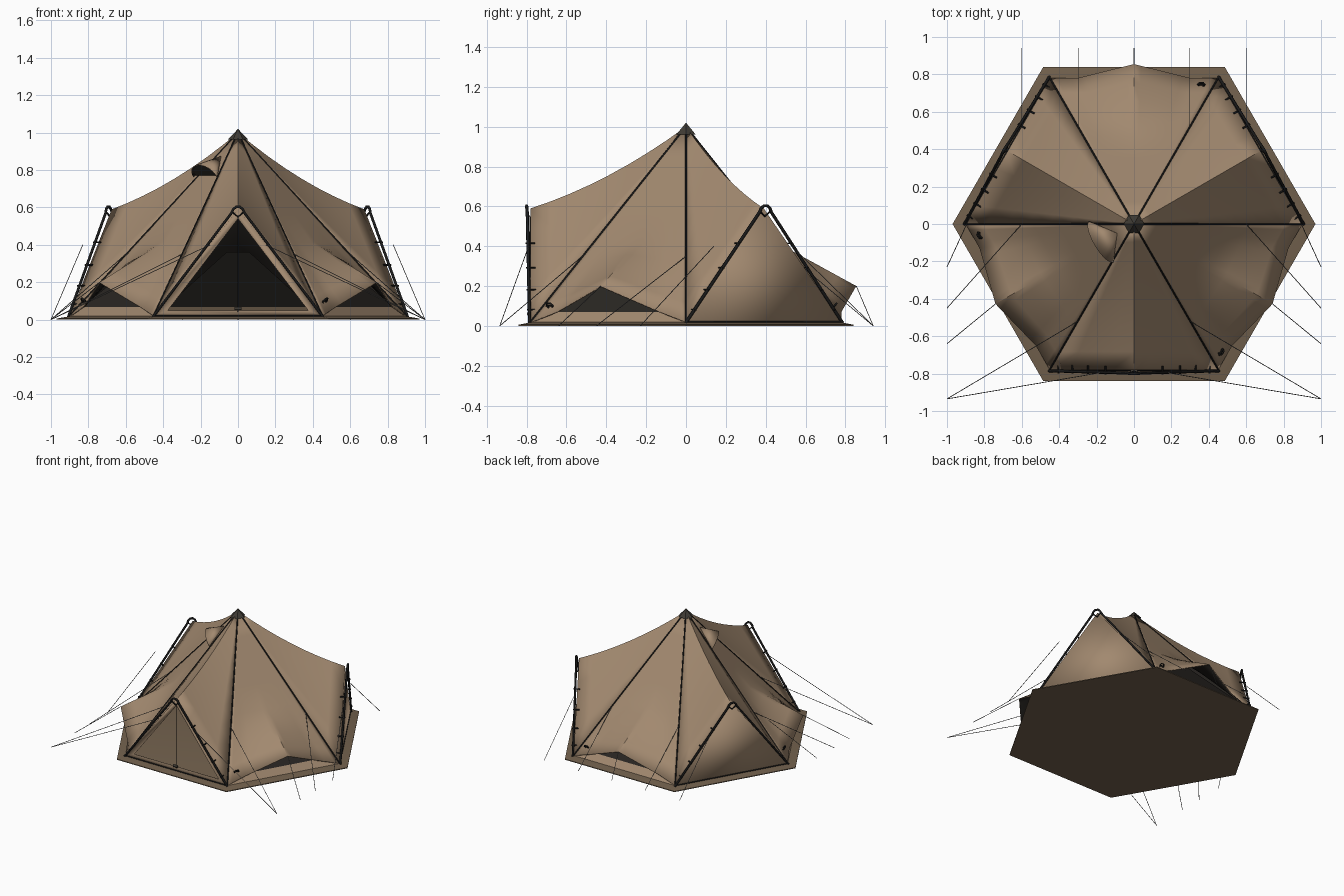
import bpy
import bmesh
from math import cos, sin, pi, radians
from mathutils import Vector, Matrix

cube = bpy.data.objects.get("Cube")
if cube:
    bpy.data.objects.remove(cube)


def material(name, r, g, b):
    m = bpy.data.materials.new(name)
    m.use_nodes = True
    m.diffuse_color = (r, g, b, 1)
    node = m.node_tree.nodes["Principled BSDF"]
    node.inputs["Base Color"].default_value = (r, g, b, 1)
    node.inputs["Roughness"].default_value = 0.9
    return m


CANVAS = material("tan canvas", 0.36, 0.25, 0.16)
GROUND = material("brown groundsheet", 0.17, 0.12, 0.075)
DARK = material("dark mesh", 0.022, 0.019, 0.016)
BLACK = material("black trim", 0.01, 0.01, 0.01)
CAP = material("cap fabric", 0.05, 0.044, 0.035)
ROPE = material("grey rope", 0.12, 0.12, 0.12)

APEX = Vector((0, 0, 1))
CORNER = Vector((0.45, -0.78, 0.02))
CENTRE = Vector((0, 0, 0.3))


def turn(degrees):
    return Matrix.Rotation(radians(degrees), 4, 'Z')


def mirror(p):
    return Vector((-p[0], p[1], p[2]))


def finish(ob, mats):
    for m in mats:
        ob.data.materials.append(m)
    bpy.ops.object.select_all(action='DESELECT')
    ob.select_set(True)
    bpy.context.view_layer.objects.active = ob


def sheet(name, rows, mat, degrees=0, lined=False, centre=CENTRE):
    """Grid surface through rows of points, facing away from the centre."""
    bm = bmesh.new()
    grid = [[bm.verts.new(p) for p in row] for row in rows]
    for a, b in zip(grid, grid[1:]):
        for i in range(len(a) - 1):
            bm.faces.new((a[i], a[i + 1], b[i + 1], b[i]))
    bmesh.ops.remove_doubles(bm, verts=bm.verts, dist=0.0005)
    bm.normal_update()
    for f in bm.faces:
        if f.normal.dot(f.calc_center_median() - centre) < 0:
            f.normal_flip()
    bm.transform(turn(degrees))
    mesh = bpy.data.meshes.new(name)
    bm.to_mesh(mesh)
    bm.free()
    ob = bpy.data.objects.new(name, mesh)
    bpy.context.collection.objects.link(ob)
    finish(ob, [mat, DARK] if lined else [mat])
    bpy.ops.object.shade_smooth_by_angle(angle=radians(30))
    if lined:
        s = ob.modifiers.new("lining", 'SOLIDIFY')
        s.thickness = 0.006
        s.offset = -1
        s.material_offset = 1
    return ob


def tubes(name, paths, radius, mat, degrees=0):
    """Round tubes along straight-segment paths."""
    cu = bpy.data.curves.new(name, 'CURVE')
    cu.dimensions = '3D'
    cu.bevel_depth = radius
    cu.bevel_resolution = 1
    cu.use_fill_caps = True
    for path in paths:
        sp = cu.splines.new('POLY')
        sp.points.add(len(path) - 1)
        for point, p in zip(sp.points, path):
            point.co = (*(turn(degrees) @ Vector(p)), 1)
    ob = bpy.data.objects.new(name, cu)
    bpy.context.collection.objects.link(ob)
    finish(ob, [mat])
    bpy.ops.object.convert(target='MESH')


def hexagon(radius, z):
    return [Vector((radius * cos(i * pi / 3), radius * sin(i * pi / 3), z)) for i in range(7)]


# Groundsheet with a sloping skirt, and the cap on top
sheet("groundsheet", [[Vector((0, 0, 0))] * 7, hexagon(0.97, 0), hexagon(0.97, 0.006),
                      hexagon(0.89, 0.02), [Vector((0, 0, 0.02))] * 7], GROUND,
      centre=Vector((0, 0, 0.01)))
sheet("peak_cap", [hexagon(0.055, 0.962), [Vector((0, 0, 1.02))] * 7], CAP,
      centre=Vector((0, 0, 0.9)))

# Door sides: sagging ridge, canvas wings, door and A-frame
PEAK = Vector((0, -0.78, 0.59))
SAG = Vector((0, -0.39, 0.715))
STEPS = 8


def ridge(t):
    return APEX * (1 - t) ** 2 + SAG * (2 * t * (1 - t)) + PEAK * t * t


def door_side(degrees, label, is_open):
    rows = []
    for i in range(STEPS + 1):
        t = i / STEPS
        seam, top = APEX.lerp(CORNER, t), ridge(t)
        half = [seam.lerp(top, k / 4) for k in range(5)]
        rows.append(half + [mirror(p) for p in reversed(half[:-1])])
    sheet(label + "_wings", rows, CANVAS, degrees, True)

    outer = [mirror(CORNER), PEAK, CORNER, mirror(CORNER)]
    if is_open:
        hole = [Vector((-0.375, -0.78, 0.05)), Vector((0, -0.78, 0.54)),
                Vector((0.375, -0.78, 0.05))]
        sheet(label + "_door_border", [outer, hole + hole[:1]], CANVAS, degrees, True)
        tubes(label + "_zip", [[(0, -0.783, 0.55), (0, -0.783, 0.04)]], 0.003, BLACK, degrees)
        tubes(label + "_zip_pull", [[(-0.018, -0.79, 0.06), (0.018, -0.79, 0.06)]],
              0.01, CAP, degrees)
    else:
        sheet(label + "_door", [[outer[0], PEAK], [CORNER, PEAK]], CANVAS, degrees, True)

    leg = [Vector((0.455, -0.785, 0.015)), Vector((0.035, -0.797, 0.57)),
           Vector((0.026, -0.799, 0.59)), Vector((0.01, -0.8, 0.603))]
    arch = leg + [mirror(p) for p in reversed(leg)]
    tubes(label + "_frame", [arch], 0.008, BLACK, degrees)
    hooks = [[(0.035, -0.797, 0.58), (0, -0.79, 0.55), (-0.035, -0.797, 0.58)],
             [CORNER, mirror(CORNER)]]
    for k in (0.12, 0.3, 0.5, 0.72):
        p = leg[0].lerp(leg[1], k)
        for q in (p, mirror(p)):
            hooks.append([q + Vector((0, -0.012, 0)), q + Vector((0, 0.035, 0))])
    tubes(label + "_hooks", hooks, 0.005, BLACK, degrees)


for degrees, label, is_open in ((0, "front", True), (120, "left", False), (240, "right", False)):
    door_side(degrees, label, is_open)


# Window sides: flat wall flaring into an awning over a dark vent
def flat(u, t):
    return APEX.lerp(Vector((CORNER.x * u, CORNER.y, CORNER.z)), t)


def lip(u):
    rise = max(0, 1 - abs(u) / 0.67)
    low = min(1, (1 - abs(u)) / 0.33)
    return Vector((CORNER.x * u, -0.78 - 0.075 * rise, 0.02 + 0.05 * low + 0.13 * rise))


def window_side(degrees, label):
    us = [i / 12 - 1 for i in range(25)]
    rows = [[flat(u, 0.15 * i) for u in us] for i in range(5)]
    rows += [[flat(u, 0.6).lerp(lip(u), k / 4) for u in us] for k in range(1, 5)]
    sheet(label + "_wall", rows, CANVAS, degrees, True)
    sheet(label + "_sill", [[flat(-1, 1), flat(1, 1)], [flat(-1, 0.95), flat(1, 0.95)]],
          CANVAS, degrees)
    sheet(label + "_vent", [[flat(-0.9, 0.95), flat(0.9, 0.95)], [flat(-0.2, 0.65), flat(0.2, 0.65)]],
          DARK, degrees)
    # Small toggle near the lower corner
    c = flat(-0.86, 0.93) + Vector((0, -0.02, 0.012))
    ring = [c + Vector((0.018 * cos(a * pi / 3), -0.012 * sin(a * pi / 3), 0.014 * sin(a * pi / 3)))
            for a in range(7)]
    tubes(label + "_toggle", [ring, [ring[0], ring[3]]], 0.005, BLACK, degrees)
    tubes(label + "_seam", [[APEX, CORNER]], 0.005, BLACK, degrees)
    tubes(label + "_far_seam", [[APEX, mirror(CORNER)]], 0.005, BLACK, degrees)


for degrees, label in ((60, "front_left"), (180, "back"), (300, "front_right")):
    window_side(degrees, label)

# Flue hood on the front right wall
tip = Vector((-0.09, -0.05, 0.875))
mid = Vector((-0.175, -0.095, 0.765))
side = Vector((-0.065, 0.11, 0))
bulge = Vector((-0.035, -0.02, 0.065))
rim = [mid + side * cos(a * pi / 10) + bulge * sin(a * pi / 10) for a in range(11)]
sheet("flue_hood", [[tip] * 11, rim], CANVAS, 0, True, centre=Vector((-0.1, -0.05, 0.75)))
inner = [p.lerp(tip, 0.06) for p in rim]
sheet("flue_opening", [[mid.lerp(tip, 0.06)] * 11, inner], DARK, 0, centre=tip)

# Guy ropes, pairs of (stake, anchor) mirrored across the middle
guys = [((1, -0.935, 0), (0.15, -0.79, 0.4)),
        ((1, -0.935, 0), (0.3, -0.52, 0.35)),
        ((1, -0.64, 0), (0.74, -0.427, 0.2)),
        ((1, -0.45, 0), (0.6, 0, 0.35)),
        ((1, -0.23, 0), (0.83, 0.14, 0.4)),
        ((0.6, 0.94, 0), (0.6, 0.53, 0.4)),
        ((0.295, 0.94, 0), (0.295, 0.52, 0.35))]
ropes = [[(0, 0.94, 0), (0, 0.855, 0.2)]]
for stake, anchor in guys:
    ropes += [[stake, anchor], [mirror(stake), mirror(anchor)]]
tubes("guy_ropes", ropes, 0.002, ROPE)
